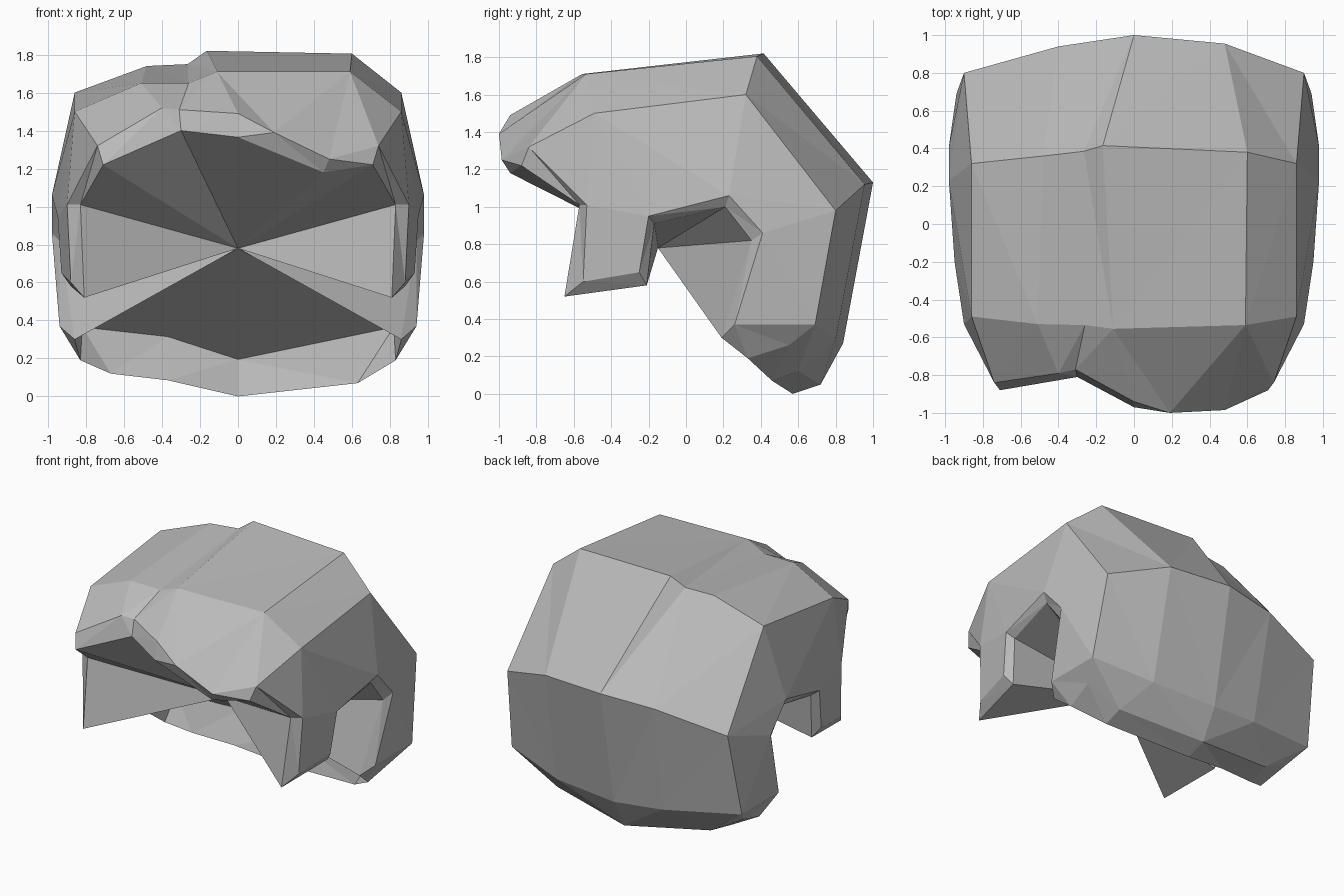
import bpy
import bmesh
from mathutils import Vector

cube = bpy.data.objects.get("Cube")
if cube:
    bpy.data.objects.remove(cube, do_unlink=True)


def points(*coords):
    return [Vector(c) for c in coords]


def mirrored(row):
    return [Vector((-p.x, p.y, p.z)) for p in row]


# Side outline on the left: fringe corner, sideburn, ear notch, nape corner
outer_left = points((.74, -.84, 1.32), (.9, -.53, 1.01), (.88, -.55, .6),
                    (.93, -.25, .65), (.95, -.2, .95), (.98, .23, 1.06),
                    (.98, .41, .86), (.94, .26, .37), (.86, .55, .26))
inner_left = points((.71, -.88, 1.22), (.83, -.57, 1.01), (.81, -.65, .52),
                    (.88, -.21, .58), (.9, -.17, .91), (.94, .21, 1),
                    (.94, .35, .82), (.86, .19, .3), (.83, .33, .19))
outer_right = mirrored(outer_left)
inner_right = mirrored(inner_left)


def row_between(start, end, *coords):
    return [start] + points(*coords) + [end]


def capped(corner, *coords):
    """Row whose two ends are one mirrored corner."""
    end = Vector(corner)
    return row_between(mirrored([end])[0], end, *coords)


# Rows running right to left over the head, from the fringe to the nape
fringe_low = row_between(inner_right[0], inner_left[0], (-.3, -.81, 1.4),
                         (0, -.97, 1.365), (.45, -.94, 1.18))
fringe_top = row_between(outer_right[0], outer_left[0], (-.4, -.79, 1.52),
                         (-.31, -.77, 1.51), (0, -.94, 1.49),
                         (.19, -1, 1.39), (.48, -.985, 1.25))
forehead = capped((.86, -.49, 1.5), (-.51, -.53, 1.65), (-.26, -.535, 1.65),
                  (-.11, -.555, 1.71), (.59, -.535, 1.71))
crown = capped((.86, .32, 1.6), (-.48, .36, 1.74), (-.265, .385, 1.75),
               (-.165, .415, 1.82), (.6, .38, 1.805))
back = capped((.9, .8, .98), (-.4, .94, 1.1), (0, 1, 1.13), (.48, .955, 1.12))
back_low = capped((.94, .69, .37), (-.37, .81, .3), (0, .84, .27),
                  (.5, .8, .29))
nape_outer = row_between(outer_right[-1], outer_left[-1], (-.63, .61, .14),
                         (0, .72, .05), (.63, .6, .12))
nape_inner = row_between(inner_right[-1], inner_left[-1], (-.67, .42, .12),
                         (-.37, .48, .085), (0, .57, 0), (.63, .46, .07))
nape_rim = capped((.82, .45, .365), (-.37, .57, .315), (0, .62, .195))

bm = bmesh.new()


def face(*corners):
    return bm.faces.new([bm.verts.new(c) for c in corners])


def bridge(a, b):
    """Join two rows with triangles, taking the shorter diagonal."""
    i = j = 0
    while i < len(a) - 1 or j < len(b) - 1:
        step_a = (a[i + 1] - b[j]).length if i < len(a) - 1 else float("inf")
        step_b = (b[j + 1] - a[i]).length if j < len(b) - 1 else float("inf")
        if step_a < step_b:
            face(a[i], a[i + 1], b[j])
            i += 1
        else:
            face(a[i], b[j + 1], b[j])
            j += 1


# Outer shell and the thickness of the nape
rows = [fringe_low, fringe_top, forehead, crown, back, back_low,
        nape_outer, nape_inner, nape_rim]
for a, b in zip(rows, rows[1:]):
    bridge(a, b)

# Side panels, sideburns and the rim around the ear notch
for end, outer, inner in ((0, outer_right, inner_right),
                          (-1, outer_left, inner_left)):
    burn_top, burn_front, burn_rear, ear_front = outer[1:5]
    ear_top, ear_back, neck, corner = outer[5:]
    face(forehead[end], crown[end], back[end], ear_back, ear_top,
         ear_front, burn_top, outer[0])
    face(burn_top, ear_front, burn_rear, burn_front)
    face(back[end], back_low[end], neck, ear_back)
    face(back_low[end], corner, neck)
    face(inner[-2], inner[-1], nape_rim[end])
    bridge(outer, inner)

# Inside, closed as a fan to one point
centre = Vector((0, -.15, .78))
loop = fringe_low + inner_left[1:-1] + nape_rim[::-1] + inner_right[-2:0:-1]
for a, b in zip(loop, loop[1:] + loop[:1]):
    face(a, b, centre)

bmesh.ops.remove_doubles(bm, verts=bm.verts, dist=.0005)
bmesh.ops.triangulate(bm, faces=[f for f in bm.faces if len(f.verts) > 3])
bmesh.ops.recalc_face_normals(bm, faces=bm.faces)

mesh = bpy.data.meshes.new("hair")
bm.to_mesh(mesh)
bm.free()
hair = bpy.data.objects.new("hair", mesh)
bpy.context.collection.objects.link(hair)

# Plain grey
grey = bpy.data.materials.new("light_grey")
grey.use_nodes = True
colour = (.5, .5, .5, 1)
grey.diffuse_color = colour
grey.node_tree.nodes["Principled BSDF"].inputs["Base Color"].default_value = colour
mesh.materials.append(grey)
